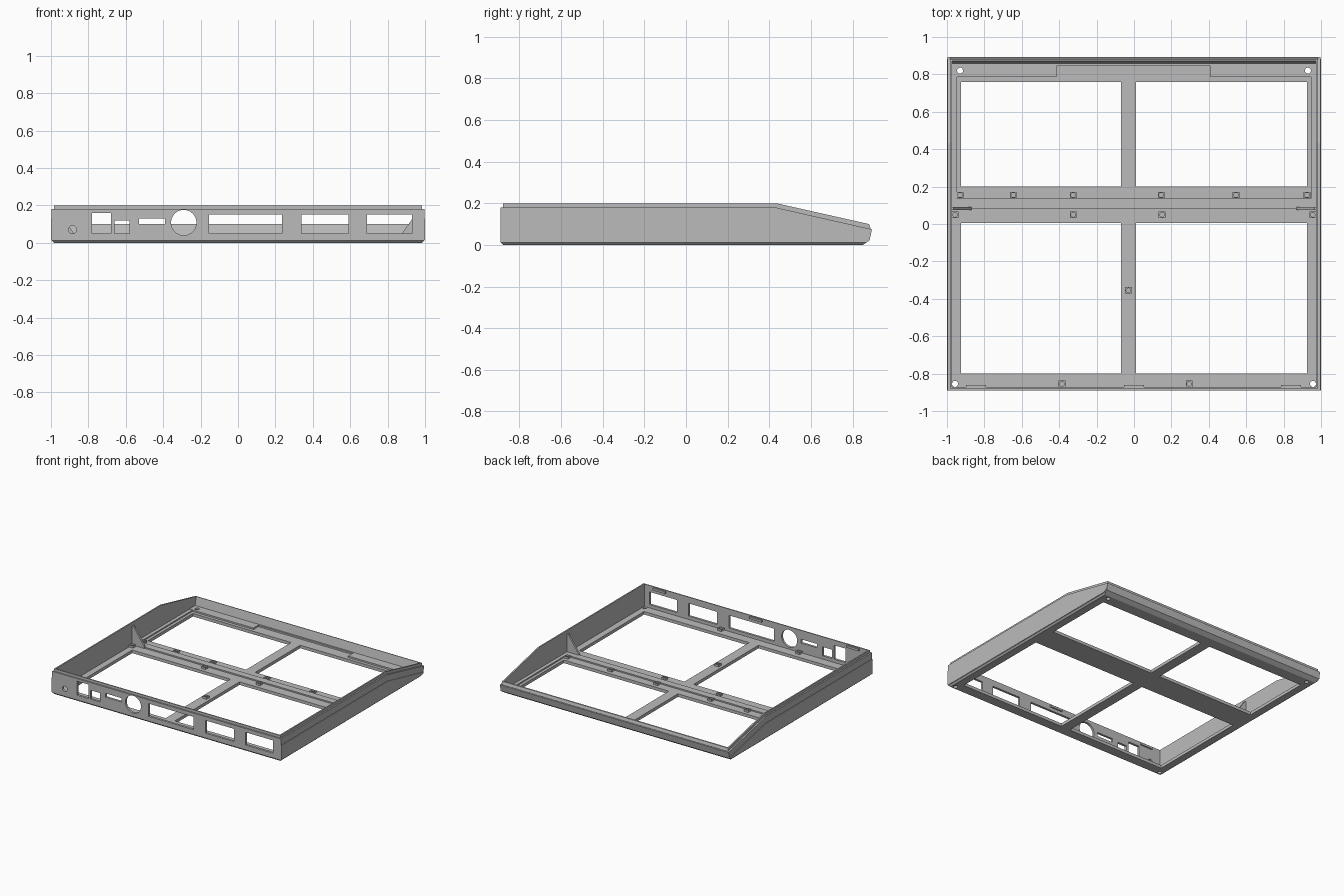
import bpy, bmesh, math
from mathutils import Matrix

old = bpy.data.objects.get("Cube")
if old:
    bpy.data.objects.remove(old, do_unlink=True)

grey = bpy.data.materials.new("plain grey")
grey.use_nodes = True
grey.diffuse_color = (0.5, 0.5, 0.5, 1)
grey.node_tree.nodes["Principled BSDF"].inputs["Base Color"].default_value = (0.5, 0.5, 0.5, 1)


def finish(bm, name):
    bmesh.ops.recalc_face_normals(bm, faces=bm.faces)
    mesh = bpy.data.meshes.new(name)
    bm.to_mesh(mesh)
    bm.free()
    mesh.materials.append(grey)
    ob = bpy.data.objects.new(name, mesh)
    bpy.context.collection.objects.link(ob)
    return ob


def add_box(bm, x0, x1, y0, y1, z0, z1):
    m = Matrix.Translation(((x0 + x1) / 2, (y0 + y1) / 2, (z0 + z1) / 2))
    bmesh.ops.create_cube(bm, size=1, matrix=m @ Matrix.Diagonal((x1 - x0, y1 - y0, z1 - z0, 1)))


def add_cylinder(bm, x, y, z, r, depth, along_y=False):
    m = Matrix.Translation((x, y, z))
    if along_y:
        m = m @ Matrix.Rotation(math.pi / 2, 4, 'X')
    bmesh.ops.create_cone(bm, cap_ends=True, segments=32, radius1=r, radius2=r, depth=depth, matrix=m)


def add_prism(bm, points, x0, x1):
    """Extrude a (y, z) outline along x."""
    face = bm.faces.new([bm.verts.new((x0, y, z)) for y, z in points])
    out = bmesh.ops.extrude_face_region(bm, geom=[face])
    verts = [v for v in out["geom"] if isinstance(v, bmesh.types.BMVert)]
    bmesh.ops.translate(bm, verts=verts, vec=(x1 - x0, 0, 0))


def boolean(target, bm, operation='DIFFERENCE'):
    cutter = finish(bm, "helper")
    mod = target.modifiers.new("bool", 'BOOLEAN')
    mod.operation, mod.solver, mod.object = operation, 'EXACT', cutter
    bpy.context.view_layer.update()
    graph = bpy.context.evaluated_depsgraph_get()
    mesh = bpy.data.meshes.new_from_object(target.evaluated_get(graph))
    target.modifiers.clear()
    target.data = mesh
    bpy.data.objects.remove(cutter, do_unlink=True)


# Outer tray: sloping side outline with a chamfered underside
bm = bmesh.new()
add_prism(bm, [(-.89, 0), (.85, 0), (.882, .022), (.893, .075), (.43, .18), (-.89, .18)], -.996, .996)
under = [e for e in bm.edges if all(v.co.z < .001 for v in e.verts) and
         not (abs(e.verts[0].co.x - e.verts[1].co.x) > 1 and e.verts[0].co.y > 0)]
bmesh.ops.bevel(bm, geom=under, offset=.012, segments=1, affect='EDGES')
tray = finish(bm, "tray_frame")

# Stepped lip around the upper rim
bm = bmesh.new()
add_prism(bm, [(-.88, .15), (.42, .15), (.87, .05), (.887, .077), (.88, .1), (.435, .2), (-.88, .2)], -.985, .985)
boolean(tray, bm, 'UNION')

# Hollow interior above the floor
bm = bmesh.new()
add_prism(bm, [(-.872, .024), (.855, .024), (.872, .1), (.872, .3), (-.872, .3)], -.974, .974)
boolean(tray, bm)

# Four large floor openings
bm = bmesh.new()
for x0, x1 in ((-.925, -.07), (.01, .925)):
    for y0, y1 in ((-.8, .005), (.2, .76)):
        add_box(bm, x0, x1, y0, y1, -.1, .1)
boolean(tray, bm)

# Connector openings in the front wall, and screw holes at the corners
bm = bmesh.new()
for x0, x1, z0, z1 in ((-.78, -.68, .05, .16), (-.66, -.58, .05, .12), (-.53, -.39, .1, .13),
                       (-.155, .235, .05, .15), (.34, .59, .05, .15), (.69, .93, .05, .15)):
    add_box(bm, x0, x1, -.95, -.84, z0, z1)
for x, z, r in ((-.885, .07, .021), (-.29, .108, .068)):
    add_cylinder(bm, x, -.89, z, r, .1, True)
for x, y in ((-.93, .82), (.93, .82), (-.957, -.855), (.957, -.855)):
    add_cylinder(bm, x, y, 0, .016, .2)
boolean(tray, bm)

# Thin lower band on each side wall
for side, name in ((-1, "right_side_band"), (1, "left_side_band")):
    bm = bmesh.new()
    add_prism(bm, [(-.89, .014), (.85, .014), (.88, .024), (.882, .032), (.43, .13), (-.89, .13)],
              side * .995, side)
    finish(bm, name)

# Raised ribs: crossbar, opening borders beside the rear bays
bm = bmesh.new()
add_box(bm, -.975, .975, .08, .135, .02, .034)
for s in (-1, 1):
    add_box(bm, min(s * .947, s * .975), max(s * .947, s * .975), .135, .785, .02, .034)
finish(bm, "floor_ribs")

# Raised rear shelves with matching screw holes
bm = bmesh.new()
add_box(bm, -.974, -.415, .785, .858, .02, .036)
add_box(bm, .41, .974, .785, .858, .02, .036)
add_box(bm, -.415, .41, .845, .858, .02, .036)
shelf = finish(bm, "rear_shelf")
bm = bmesh.new()
for x in (-.93, .93):
    add_cylinder(bm, x, .82, 0, .016, .2)
boolean(shelf, bm)

# Triangular gussets bracing the side walls
for s, name in ((-1, "right_gusset"), (1, "left_gusset")):
    bm = bmesh.new()
    corners = [(.87, .022), (.976, .022), (.976, .175), (.965, .175), (.87, .04)]
    face = bm.faces.new([bm.verts.new((s * x, .075, z)) for x, z in corners])
    out = bmesh.ops.extrude_face_region(bm, geom=[face])
    bmesh.ops.translate(bm, vec=(0, .015, 0),
                        verts=[v for v in out["geom"] if isinstance(v, bmesh.types.BMVert)])
    finish(bm, name)

# Square screw bosses with blind holes
spots = [(x, .155) for x in (-.93, -.645, -.325, .145, .545, .925)]
spots += [(x, .05) for x in (-.957, -.325, .15, .955)]
spots += [(-.03, -.355), (-.385, -.855), (.295, -.855)]
bm = bmesh.new()
for x, y in spots:
    add_box(bm, x - .018, x + .018, y - .017, y + .017, .02, .04)
bosses = finish(bm, "screw_bosses")
bm = bmesh.new()
for x, y in spots:
    add_cylinder(bm, x, y, .04, .012, .03)
boolean(bosses, bm)

# Snap tabs along the inside of the front wall
bm = bmesh.new()
for x in (-.845, 0, .84):
    add_box(bm, x - .054, x + .054, -.875, -.862, .175, .192)
finish(bm, "front_snap_tabs")
